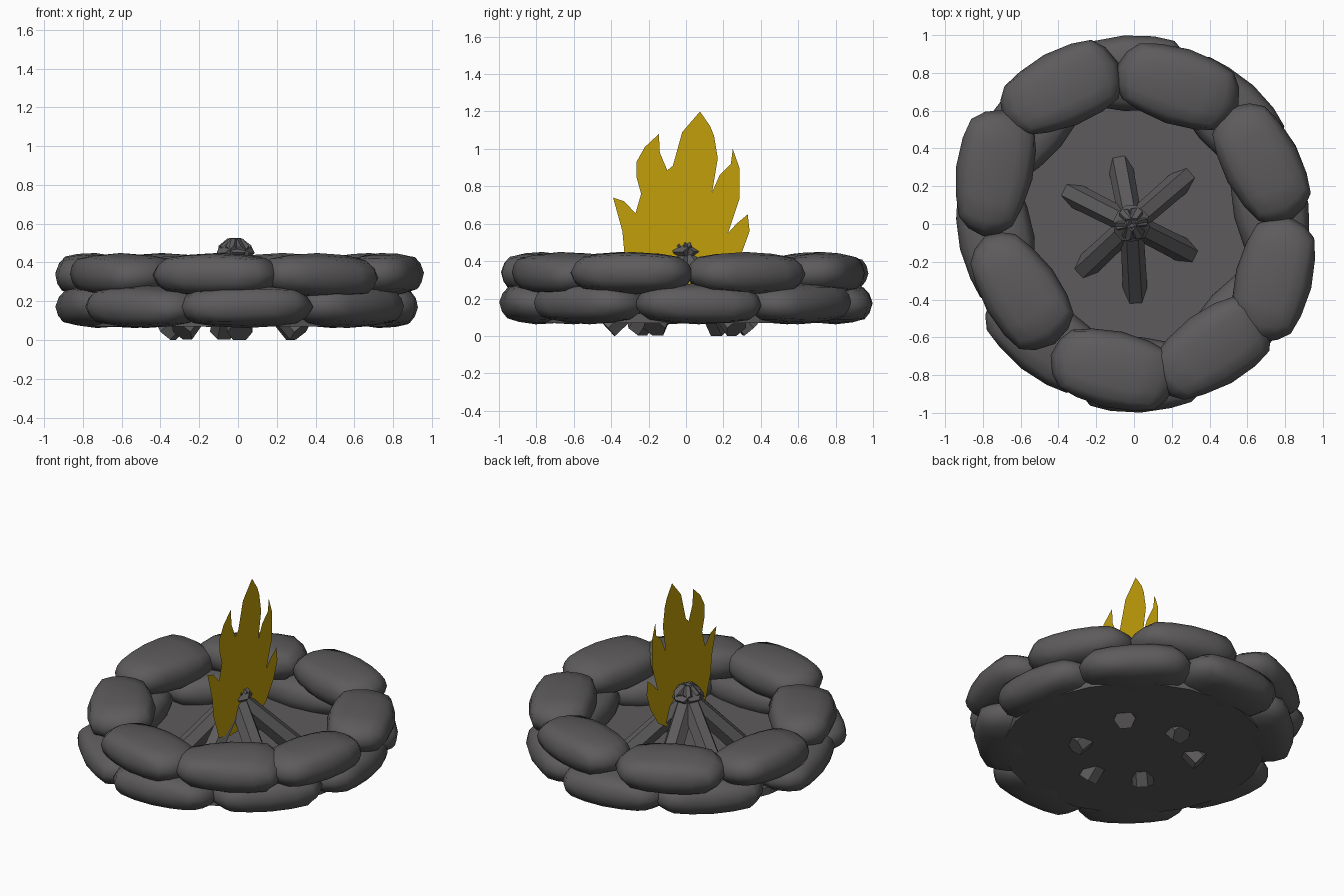
import bpy, bmesh, math, random
from mathutils import Vector, Matrix, Euler
from mathutils.geometry import tessellate_polygon

if "Cube" in bpy.data.objects:
    bpy.data.objects.remove(bpy.data.objects["Cube"])

random.seed(4)


def material(name, color):
    m = bpy.data.materials.new(name)
    m.diffuse_color = (*color, 1)
    m.use_nodes = True
    m.node_tree.nodes["Principled BSDF"].inputs["Base Color"].default_value = m.diffuse_color
    return m


DARK = material("dark_grey", (0.11, 0.105, 0.107))
YELLOW = material("flame_yellow", (0.54, 0.345, 0.003))


def add_object(name, bm, mat, smooth=False):
    me = bpy.data.meshes.new(name)
    bm.to_mesh(me)
    bm.free()
    me.materials.append(mat)
    ob = bpy.data.objects.new(name, me)
    bpy.context.collection.objects.link(ob)
    for p in me.polygons:
        p.use_smooth = smooth
    return ob


def stone(name, x, y, z, angle, half):
    # rounded block: a gridded cube pulled most of the way to a sphere
    bm = bmesh.new()
    bmesh.ops.create_cube(bm, size=2)
    bmesh.ops.subdivide_edges(bm, edges=bm.edges[:], cuts=3, use_grid_fill=True)
    lean = random.uniform(-0.15, 0.15)
    for v in bm.verts:
        p = v.co.normalized().lerp(v.co, 0.2)
        p.y *= 1 + lean * p.x
        p.z += lean * p.x * p.y * 1.2
        v.co = Vector((p.x * half[0], p.y * half[1], p.z * half[2]))
    rot = Euler((random.uniform(-0.08, 0.08), 0, math.radians(angle))).to_matrix().to_4x4()
    bm.transform(Matrix.Translation((x, y, z)) @ rot)
    add_object(name, bm, DARK, True)


# lower ring of stones
for i, a in enumerate((94, 48, 5, -40, -87, -131, -173, 137)):
    t = math.radians(a)
    stone(f"lower_stone_{i + 1}", 0.73 * math.cos(t), 0.8 * math.sin(t), 0.172,
          a + 90 + random.uniform(-6, 6), (0.35, 0.2, 0.11))

# upper ring of stones: x, y, heading
upper = [(-0.39, 0.71, 25), (0.23, 0.73, -18), (0.675, 0.32, -62), (0.74, -0.29, 76),
         (0.405, -0.67, 33), (-0.11, -0.77, -13), (-0.605, -0.35, -57), (-0.74, 0.27, 80)]
for i, (x, y, a) in enumerate(upper):
    stone(f"upper_stone_{i + 1}", x, y, 0.335, a, (0.34, 0.205, 0.114))

# pit floor slab
bm = bmesh.new()
bmesh.ops.create_cone(bm, cap_ends=True, segments=24, radius1=0.78, radius2=0.78, depth=0.05,
                      matrix=Matrix.Translation((0, 0, 0.095)))
add_object("pit_floor", bm, DARK)

# six-sided logs leaning into a cone, crossing at the top
feet = [(-0.08, 0.35), (0.3, 0.27), (0.32, -0.17), (0.01, -0.42), (-0.29, -0.26), (-0.37, 0.18)]
for i, (x, y) in enumerate(feet):
    foot = Vector((x, y, 0.042))
    top = Vector((-0.015 - 0.15 * x, -0.15 * y, 0.487))
    axis = top - foot
    bm = bmesh.new()
    bmesh.ops.create_cone(bm, cap_ends=True, segments=6, radius1=0.066, radius2=0.06,
                          depth=axis.length)
    bm.transform(Matrix.Translation((foot + top) / 2)
                 @ axis.to_track_quat('Z', 'Y').to_matrix().to_4x4()
                 @ Matrix.Rotation(math.radians(30), 4, 'Z'))
    add_object(f"log_{i + 1}", bm, DARK)

# flat flame cut-out: y, z outline
outline = [(-0.15, 0.25), (-0.27, 0.28), (-0.33, 0.45), (-0.34, 0.56), (-0.39, 0.74),
           (-0.33, 0.72), (-0.27, 0.655), (-0.24, 0.76), (-0.265, 0.85), (-0.265, 0.93),
           (-0.22, 1.01), (-0.145, 1.08), (-0.14, 0.98), (-0.1, 0.885), (-0.07, 0.91),
           (-0.02, 1.09), (0.075, 1.2), (0.13, 1.12), (0.15, 1.07), (0.17, 0.95),
           (0.14, 0.77), (0.18, 0.86), (0.24, 0.92), (0.25, 1.0), (0.285, 0.9),
           (0.285, 0.73), (0.225, 0.55), (0.27, 0.6), (0.33, 0.65), (0.34, 0.56),
           (0.3, 0.45), (0.22, 0.33), (0.14, 0.28), (0.0, 0.25)]
pts = [Vector((0.05, y, z)) for y, z in outline]
bm = bmesh.new()
verts = [bm.verts.new(p) for p in pts]
for tri in tessellate_polygon([pts]):
    bm.faces.new([verts[k] for k in tri])
bmesh.ops.recalc_face_normals(bm, faces=bm.faces[:])
if sum(f.normal.x for f in bm.faces) < 0:
    bmesh.ops.reverse_faces(bm, faces=bm.faces[:])
add_object("flame", bm, YELLOW)
